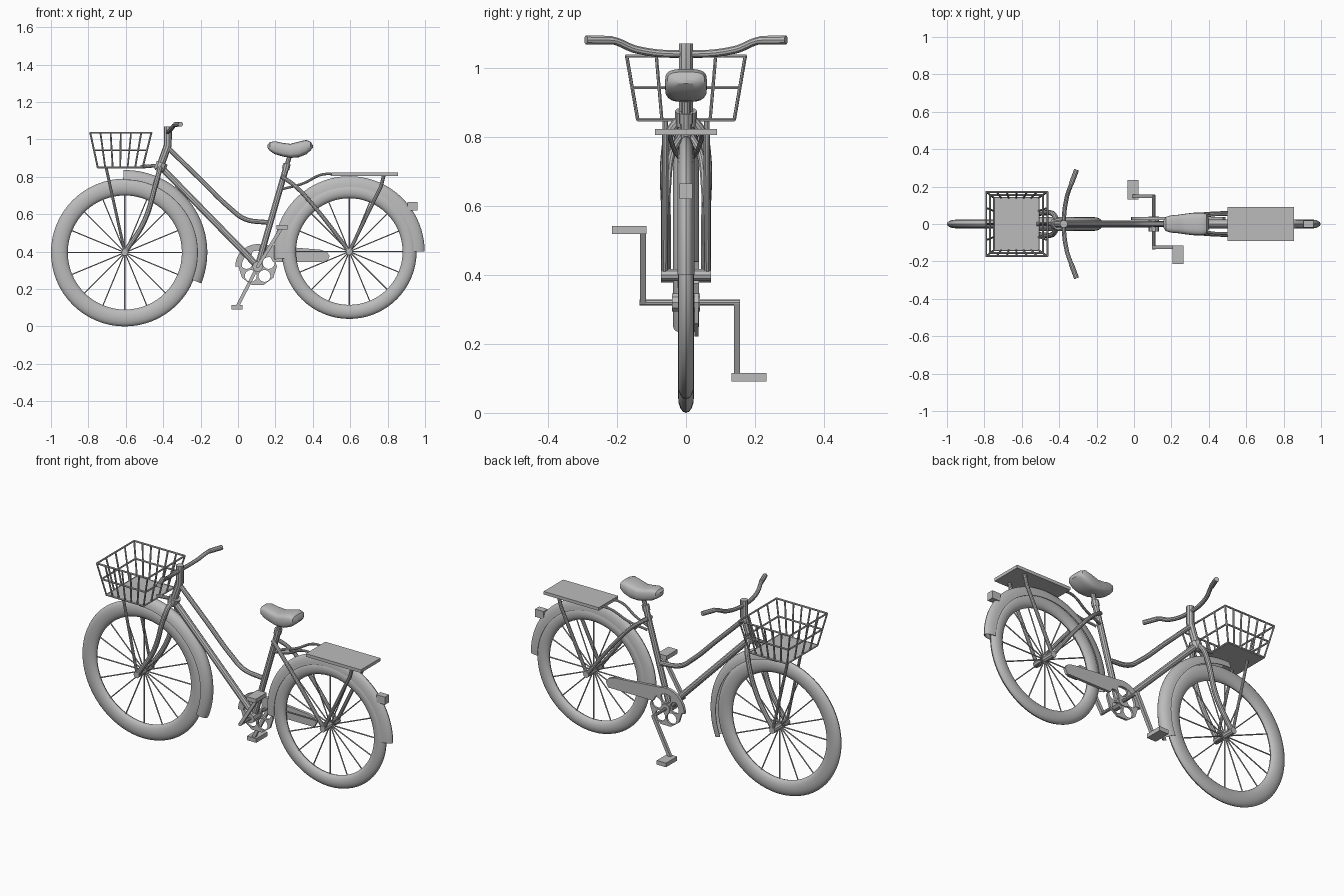
import bpy, bmesh, math
from math import sin, cos, pi, radians
from mathutils import Vector, Matrix

cube = bpy.data.objects.get("Cube")
if cube:
    bpy.data.objects.remove(cube, do_unlink=True)

grey = bpy.data.materials.new("plain_grey")
grey.use_nodes = True
grey.diffuse_color = (0.5, 0.5, 0.5, 1)
grey.node_tree.nodes["Principled BSDF"].inputs["Base Color"].default_value = (0.5, 0.5, 0.5, 1)
parts = []


def add_mesh(name, mesh):
    mesh.name = name
    mesh.materials.clear()
    mesh.materials.append(grey)
    ob = bpy.data.objects.new(name, mesh)
    bpy.context.collection.objects.link(ob)
    parts.append(ob)
    return ob


def add_bmesh(name, bm):
    bmesh.ops.recalc_face_normals(bm, faces=bm.faces)
    mesh = bpy.data.meshes.new(name)
    bm.to_mesh(mesh)
    bm.free()
    return add_mesh(name, mesh)


def add_curve(name, curve):
    """Turn a curve into a mesh part."""
    ob = bpy.data.objects.new(name, curve)
    bpy.context.collection.objects.link(ob)
    dg = bpy.context.evaluated_depsgraph_get()
    mesh = bpy.data.meshes.new_from_object(ob.evaluated_get(dg))
    bpy.data.objects.remove(ob, do_unlink=True)
    return add_mesh(name, mesh)


def tubes(name, paths, radius, smooth=True, mirror=False, sides=3):
    """Round tubes along paths; mirror repeats them across y = 0."""
    if mirror:
        paths = paths + [[(x, -y, z) for x, y, z in p] for p in paths]
    cu = bpy.data.curves.new(name, 'CURVE')
    cu.dimensions = '3D'
    cu.bevel_depth, cu.bevel_resolution = radius, sides
    cu.use_fill_caps, cu.resolution_u = True, 8
    for path in paths:
        curved = smooth and len(path) > 2
        sp = cu.splines.new('BEZIER' if curved else 'POLY')
        pts = sp.bezier_points if curved else sp.points
        pts.add(len(path) - 1)
        for p, co in zip(pts, path):
            if curved:
                p.co = co
                p.handle_left_type = p.handle_right_type = 'AUTO'
            else:
                p.co = (*co, 1)
    return add_curve(name, cu)


def plate(name, loops, y, half):
    """Flat plate in the xz plane; later loops are holes."""
    cu = bpy.data.curves.new(name, 'CURVE')
    cu.dimensions, cu.fill_mode, cu.extrude = '2D', 'BOTH', half
    for loop in loops:
        sp = cu.splines.new('POLY')
        sp.points.add(len(loop) - 1)
        sp.use_cyclic_u = True
        for p, (x, z) in zip(sp.points, loop):
            p.co = (x, z, 0, 1)
    ob = add_curve(name, cu)
    ob.data.transform(Matrix.Translation((0, y, 0)) @ Matrix.Rotation(pi / 2, 4, 'X'))
    return ob


def loft(name, rings, closed=False):
    """Skin closed rings of points."""
    bm = bmesh.new()
    rows = [[bm.verts.new(p) for p in ring] for ring in rings]
    n = len(rows[0])
    for a, b in zip(rows, rows[1:] + rows[:1] if closed else rows[1:]):
        for i in range(n):
            j = (i + 1) % n
            bm.faces.new((a[i], a[j], b[j], b[i]))
    if not closed:
        bm.faces.new(rows[0])
        bm.faces.new(rows[-1])
    return add_bmesh(name, bm)


def sweep(name, profile, centre, a0, a1, steps):
    """Turn an (r, y) profile around a wheel axle."""
    full = a1 - a0 >= 360
    angles = [radians(a0 + (a1 - a0) * i / steps) for i in range(steps + (not full))]
    cx, cz = centre
    return loft(name, [[(cx + r * cos(a), y, cz + r * sin(a)) for r, y in profile]
                       for a in angles], full)


def box(name, lo, hi, bevel=0):
    lo, hi = Vector(lo), Vector(hi)
    bm = bmesh.new()
    bmesh.ops.create_cube(bm, size=1)
    for v in bm.verts:
        v.co = (lo + hi) / 2 + v.co * (hi - lo)
    if bevel:
        bmesh.ops.bevel(bm, geom=bm.edges[:], offset=bevel, segments=2, affect='EDGES')
    return add_bmesh(name, bm)


def circle(c, r, n, a0=0, a1=360):
    steps = n if a1 - a0 == 360 else n - 1
    return [(c[0] + r * cos(radians(a0 + (a1 - a0) * i / steps)),
             c[1] + r * sin(radians(a0 + (a1 - a0) * i / steps))) for i in range(n)]


# Wheels: tyre, spokes and hub
FRONT, REAR = (-0.605, 0.395), (0.595, 0.4)
for side, c, outer, inner in (("front", FRONT, 0.395, 0.305), ("rear", REAR, 0.36, 0.285)):
    mid, thick = (outer + inner) / 2, (outer - inner) / 2
    sweep(side + "_tyre", circle((mid, 0), 1, 1) and
          [(mid + thick * cos(t * pi / 8), 0.023 * sin(t * pi / 8)) for t in range(16)],
          c, 0, 360, 64)
    tubes(side + "_spokes", [[(c[0], 0, c[1]),
          (c[0] + mid * cos(i * pi / 8), 0, c[1] + mid * sin(i * pi / 8))]
          for i in range(16)], 0.0035, sides=1)
    tubes(side + "_hub", [[(c[0], -0.072, c[1]), (c[0], 0.072, c[1])]], 0.018)


# Mudguards: thin half-round shells
def shell(base, height, width):
    arc = [i * pi / 10 for i in range(11)]
    return ([(base + height * sin(t), width * cos(t)) for t in arc] +
            [(base + (height - .005) * sin(t), (width - .003) * cos(t)) for t in reversed(arc)])


sweep("front_mudguard", shell(0.388, 0.053, 0.037), FRONT, -22, 91, 32)
sweep("rear_mudguard", shell(0.345, 0.058, 0.025), REAR, 0, 186, 44)
box("rear_reflector", (0.905, -0.019, 0.62), (0.96, 0.019, 0.665))

# Frame
CRANK = (0.105, 0.32)
tubes("head_tube", [[(-0.375, 0, 1.07), (-0.375, 0, 0.97), (-0.425, 0, 0.83)]], 0.021, False)
tubes("fork_crown", [[(-0.405, 0, 0.875), (-0.42, 0, 0.835)]], 0.032)
tubes("down_tube", [[(-0.41, 0, 0.85), (0.02, 0, 0.41), (CRANK[0], 0, CRANK[1])]], 0.018, False)
tubes("step_through_tube", [[(-0.375, 0, 0.955), (-0.2, 0, 0.785), (-0.04, 0, 0.63),
                             (0.035, 0, 0.575), (0.16, 0, 0.555)]], 0.0135)
tubes("seat_tube", [[(CRANK[0], 0, CRANK[1]), (0.262, 0, 0.865)]], 0.017)
tubes("seat_post", [[(0.255, 0, 0.84), (0.28, 0, 0.925)]], 0.013)
tubes("seat_clamp", [[(0.254, 0, 0.84), (0.262, 0, 0.87)]], 0.021)
tubes("bottom_bracket", [[(CRANK[0], -0.04, CRANK[1]), (CRANK[0], 0.04, CRANK[1])]], 0.028)
tubes("front_fork", [[(-0.415, 0.015, 0.855), (-0.425, 0.045, 0.815), (-0.44, 0.058, 0.76),
                      (-0.50, 0.058, 0.565), (FRONT[0], 0.058, FRONT[1])]], 0.014, mirror=True)
tubes("seat_stays", [[(0.235, 0.015, 0.80), (0.30, 0.04, 0.755), (0.40, 0.054, 0.65),
                      (REAR[0], 0.058, REAR[1])]], 0.011, mirror=True)

# Handlebar and grips
tubes("handlebar", [[(-0.31, -0.285, 1.08), (-0.335, -0.215, 1.08), (-0.36, -0.14, 1.052),
                     (-0.375, 0, 1.04), (-0.36, 0.14, 1.052), (-0.335, 0.215, 1.08),
                     (-0.31, 0.285, 1.08)]], 0.0115)
tubes("grips", [[(-0.307, 0.29, 1.081), (-0.335, 0.215, 1.08)]], 0.0135, mirror=True)

# Saddle: rounded sections of (x, top, bottom, half width)
stations = [(0.158, 0.972, 0.955, 0.02), (0.17, 0.985, 0.938, 0.038), (0.197, 0.99, 0.921, 0.046),
            (0.24, 0.981, 0.908, 0.05), (0.28, 0.976, 0.901, 0.056), (0.325, 0.988, 0.904, 0.061),
            (0.365, 0.997, 0.92, 0.061), (0.388, 0.988, 0.94, 0.054), (0.4, 0.968, 0.955, 0.03)]


def soft(v):
    return math.copysign(abs(v) ** 0.6, v)


loft("saddle", [[(x, w * soft(cos(i * pi / 10)),
                  (t + b) / 2 + (t - b) / 2 * soft(sin(i * pi / 10))) for i in range(20)]
                for x, t, b, w in stations])

# Rear rack
box("rack_plate", (0.50, -0.09, 0.805), (0.855, 0.09, 0.823))
tubes("rack_struts", [[(0.78, 0.06, 0.81), (0.765, 0.06, 0.75),
                       (REAR[0], 0.062, REAR[1])]], 0.01, False, True)
tubes("rack_arms", [[(0.24, 0.015, 0.735), (0.35, 0.035, 0.765), (0.45, 0.05, 0.812),
                     (0.54, 0.05, 0.812)]], 0.007, mirror=True)

# Chainring with five round holes, and the chain guard
RINGY = 0.03
plate("chainring", [circle(CRANK, 0.103, 10)] +
      [circle((CRANK[0] + 0.062 * cos(a), CRANK[1] + 0.062 * sin(a)), 0.032, 16)
       for a in (radians(18 + 72 * i) for i in range(5))], RINGY, 0.006)
guard = circle(CRANK, 0.12, 14, 75, 180)[::-1]
guard += [(0.44, 0.41), (0.475, 0.398), (0.49, 0.375), (0.475, 0.345)]
guard += circle(CRANK, 0.085, 14, 17, 180)
plate("chain_guard", [guard], RINGY, 0.008)

# Crank axle, arms and pedals
tubes("crank_axle", [[(CRANK[0], -0.135, CRANK[1]), (CRANK[0], 0.156, CRANK[1])]], 0.009)
for side, y, x, z, y0, y1 in (("right", -0.125, 0.235, 0.53, -0.215, -0.115),
                              ("left", 0.148, -0.005, 0.103, 0.132, 0.234)):
    dx, dz = x - CRANK[0], z - CRANK[1]
    arm = box(side + "_crank_arm", (-0.009, -0.009, 0), (0.009, 0.009, math.hypot(dx, dz)))
    arm.data.transform(Matrix.Translation((CRANK[0], y, CRANK[1])) @
                       Matrix.Rotation(math.atan2(dx, dz), 4, 'Y'))
    box(side + "_pedal", (x - 0.03, y0, z - 0.012), (x + 0.03, y1, z + 0.012))

# Basket: wire rings, uprights and a floor
def corners(f):
    """Basket corners at height fraction f, from floor to rim."""
    x0, x1, y, z = -0.75 - 0.04 * f, -0.51 + 0.047 * f, 0.14 + 0.032 * f, 0.85 + 0.185 * f
    return [Vector(p) for p in ((x0, -y, z), (x1, -y, z), (x1, y, z), (x0, y, z))]


wires = []
for f in (0, 0.5, 1):
    ring = corners(f)
    wires += [[a, b] for a, b in zip(ring, ring[1:] + ring[:1])]
low, high = corners(0), corners(1)
for i, n in enumerate((6, 4, 6, 4)):
    j = (i + 1) % 4
    wires += [[low[i].lerp(low[j], k / n), high[i].lerp(high[j], k / n)] for k in range(n)]
tubes("basket_wires", wires, 0.005, sides=1)
box("basket_floor", (-0.75, -0.14, 0.845), (-0.51, 0.14, 0.853))
tubes("basket_struts", [[(-0.705, 0.06, 0.848), (FRONT[0], 0.064, FRONT[1])]], 0.008, mirror=True)
tubes("basket_bracket", [[(-0.52, 0, 0.853), (-0.41, 0, 0.862)]], 0.01)

# Smooth shading with sharp edges kept
bpy.ops.object.select_all(action='DESELECT')
for ob in parts:
    ob.select_set(True)
bpy.context.view_layer.objects.active = parts[0]
bpy.ops.object.shade_smooth_by_angle(angle=radians(35))
